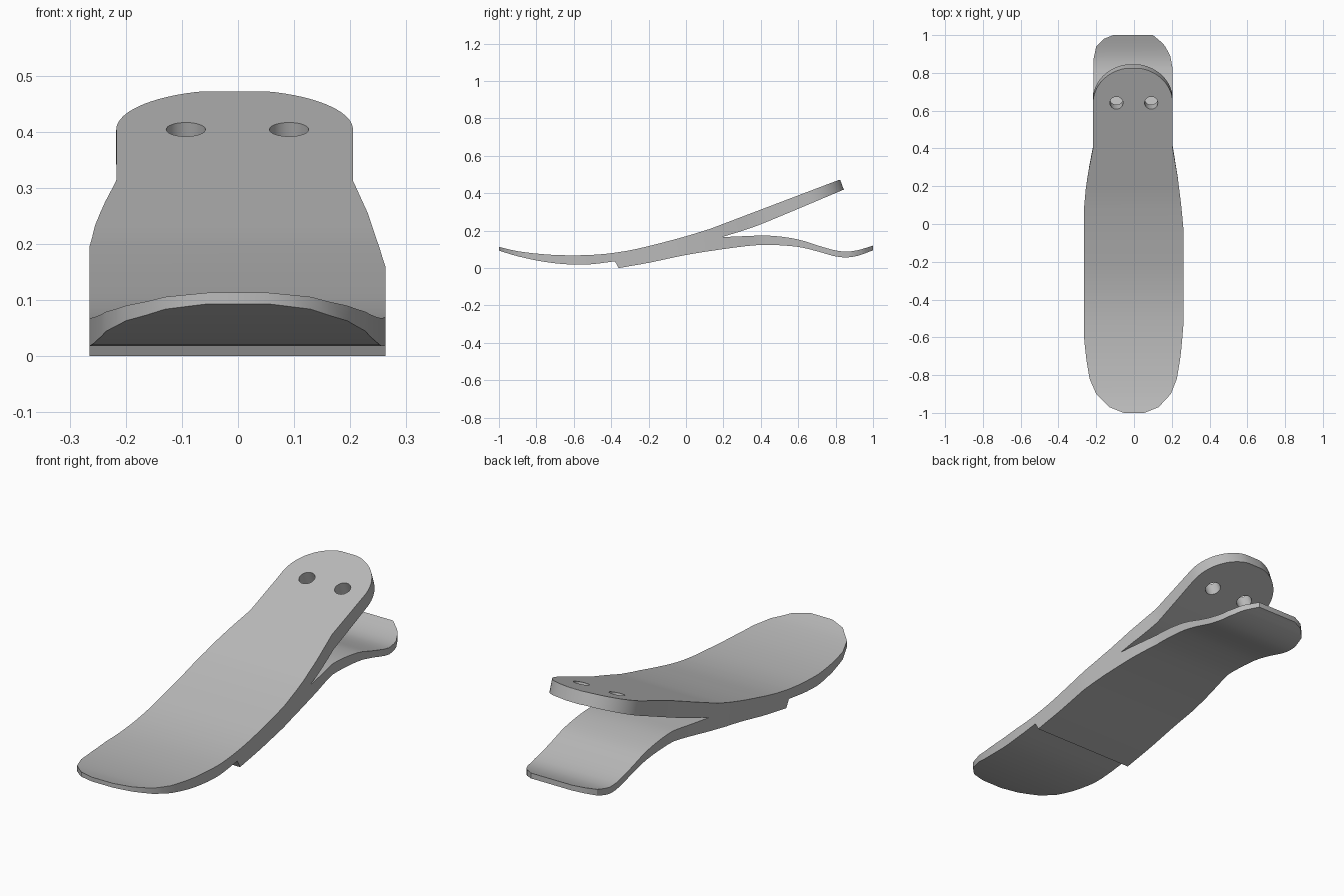
import bpy, bmesh, math
from mathutils import Vector

cube = bpy.data.objects.get("Cube")
if cube:
    bpy.data.objects.remove(cube, do_unlink=True)

# Side profile curves as (y, z)
TOP = [(-1, .113), (-.9, .09), (-.75, .073), (-.6, .068), (-.45, .074), (-.3, .095),
       (-.15, .13), (0, .17), (.13, .21)]
TOE_UNDER = [(-1, .093), (-.9, .063), (-.75, .032), (-.6, .018), (-.5, .021), (-.38, .036)]
SOLE = [(-.36, 0), (-.2, .028), (0, .07), (.19, .1), (.35, .12), (.45, .124), (.6, .113),
        (.7, .09), (.8, .062), (.86, .057), (.92, .066), (1, .095)]
HEEL_TOP = [(.19, .165), (.3, .17), (.45, .173), (.6, .153), (.7, .122), (.8, .094),
            (.86, .088), (.92, .096), (1, .12)]
ARM_TOP = [(.13, .21), (.82, .472)]
ARM_UNDER = [(.19, .165), (.35, .215), (.5, .275), (.84, .418)]
# Plan outline as (y, half width) on each side
LEFT = [(-1, .055), (-.97, .13), (-.9, .2), (-.82, .235), (-.72, .252), (-.6, .265), (.08, .265),
        (.2, .254), (.3, .237), (.4, .217), (.87, .215), (.94, .2), (.98, .16), (1, .11)]
RIGHT = [(-1, .055), (-.97, .13), (-.9, .195), (-.82, .227), (-.7, .247), (-.52, .263), (-.04, .263),
         (.1, .25), (.25, .231), (.4, .205), (.82, .205), (.89, .192), (.95, .16), (1, .1)]


def linear(pts, y):
    for (a, u), (b, v) in zip(pts, pts[1:]):
        if y <= b:
            return u + (v - u) * (y - a) / (b - a)
    return pts[-1][1]


def smooth(pts, y):
    """Cubic curve through the points, with slopes taken from the neighbours."""
    def slope(i):
        p, q = pts[max(i - 1, 0)], pts[min(i + 1, len(pts) - 1)]
        return (q[1] - p[1]) / (q[0] - p[0])
    for i in range(len(pts) - 1):
        (a, u), (b, v) = pts[i], pts[i + 1]
        if y <= b + 1e-6:
            h = b - a
            t = (y - a) / h
            return ((1 + 2 * t) * (1 - t) ** 2 * u + t * (1 - t) ** 2 * h * slope(i)
                    + t * t * (3 - 2 * t) * v + t * t * (t - 1) * h * slope(i + 1))
    return pts[-1][1]


def spread(a, b, n):
    return [a + (b - a) * i / n for i in range(n + 1)]


bm = bmesh.new()


def pair(y, z, left=None, right=None):
    """Two vertices across the blade at one height."""
    left = linear(LEFT, y) if left is None else left
    right = linear(RIGHT, y) if right is None else right
    return [bm.verts.new((-left, y, z)), bm.verts.new((right, y, z))]


def skin(rings):
    """Bridge (upper pair, lower pair) rings and cap the far end."""
    for (t, u), (t2, u2) in zip(rings, rings[1:]):
        bm.faces.new((t[0], t[1], t2[1], t2[0]))
        bm.faces.new((u[0], u[1], u2[1], u2[0]))
        for s in range(2):
            bm.faces.new((t[s], u[s], u2[s], t2[s]))


def cap(ring):
    t, u = ring
    bm.faces.new((t[0], t[1], u[1], u[0]))


# Toe and middle body, with the small step under the ball
body = []
toe_ys = sorted({-1, -.985, -.97, -.935, -.9, -.86, -.82, -.77} | set(spread(-.72, -.38, 8)))
for y in toe_ys:
    body.append((pair(y, smooth(TOP, y)), pair(y, smooth(TOE_UNDER, y))))
for y in spread(-.36, -.04, 7) + [.03, .08, .13]:
    body.append((pair(y, smooth(TOP, y)), pair(y, smooth(SOLE, y))))
skin(body)
cap(body[0])

# Fork where the blade splits in two
FORK = .19
f_top = pair(FORK, linear(ARM_TOP, FORK))
f_mid = pair(FORK, smooth(HEEL_TOP, FORK))
f_low = pair(FORK, smooth(SOLE, FORK))
t, u = body[-1]
bm.faces.new((t[0], t[1], f_top[1], f_top[0]))
bm.faces.new((u[0], u[1], f_low[1], f_low[0]))
for s in range(2):
    bm.faces.new((t[s], u[s], f_low[s], f_mid[s], f_top[s]))

# Heel spring
heel = [(f_mid, f_low)]
for y in spread(.25, .82, 15) + [.845, .87, .89, .915, .94, .96, .98, 1]:
    heel.append((pair(y, smooth(HEEL_TOP, y)), pair(y, smooth(SOLE, y))))
skin(heel)
cap(heel[-1])

# Rising mounting arm with a rounded tip, square to its slope
arm = [(f_top, f_mid)]
CENTRE, RADIUS, SHIFT = .64, .211, .006


def arm_ring(y, left, right):
    yb = y + .02 * min(1, (y - FORK) / .4)
    return (pair(y, linear(ARM_TOP, y), left, right),
            pair(yb, smooth(ARM_UNDER, yb), left, right))


for y in spread(.25, .6, 7):
    arm.append(arm_ring(y, linear(LEFT, y), linear(RIGHT, y)))
for a in spread(0, math.radians(80), 16):
    w = RADIUS * math.cos(a)
    arm.append(arm_ring(CENTRE + .187 * math.sin(a), w + SHIFT, w - SHIFT))
skin(arm)
cap(arm[-1])

bmesh.ops.recalc_face_normals(bm, faces=bm.faces)
mesh = bpy.data.meshes.new("foot_blade")
bm.to_mesh(mesh)
bm.free()
blade = bpy.data.objects.new("foot_blade", mesh)
bpy.context.collection.objects.link(blade)

# Plain grey material
grey = bpy.data.materials.new("plain_grey")
grey.use_nodes = True
colour = (.5, .5, .5, 1)
grey.diffuse_color = colour
grey.node_tree.nodes["Principled BSDF"].inputs["Base Color"].default_value = colour
mesh.materials.append(grey)

# Two bolt holes drilled square to the arm
slope = math.atan2(ARM_TOP[1][1] - ARM_TOP[0][1], ARM_TOP[1][0] - ARM_TOP[0][0])
for x in (-.093, .091):
    bpy.ops.mesh.primitive_cylinder_add(vertices=32, radius=.035, depth=.3,
                                        location=(x, .65, .38), rotation=(slope, 0, 0))
    cutter = bpy.context.object
    cutter.name = "hole_cutter"
    cutter.hide_render = True
    cutter.data.materials.append(grey)
    cut = blade.modifiers.new("bolt_hole", 'BOOLEAN')
    cut.operation = 'DIFFERENCE'
    cut.solver = 'EXACT'
    cut.object = cutter
    bpy.context.view_layer.objects.active = blade
    bpy.ops.object.modifier_apply(modifier=cut.name)
    bpy.data.objects.remove(cutter, do_unlink=True)

bpy.ops.object.select_all(action='DESELECT')
blade.select_set(True)
bpy.context.view_layer.objects.active = blade
bpy.ops.object.shade_smooth_by_angle(angle=math.radians(30))
